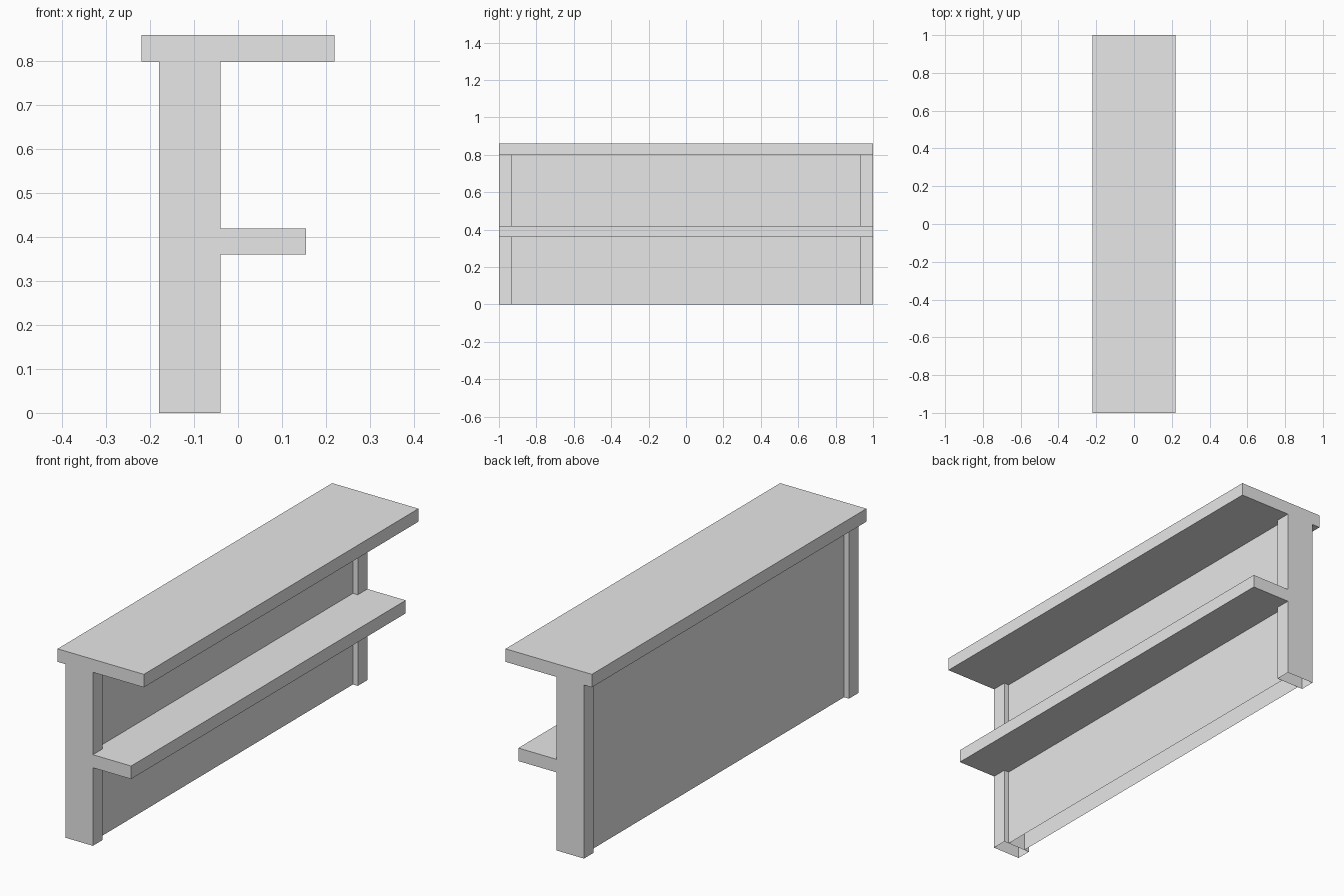
import bpy
import bmesh

cube = bpy.data.objects.get("Cube")
if cube:
    bpy.data.objects.remove(cube, do_unlink=True)

grey = bpy.data.materials.new("plain light grey")
grey.use_nodes = True
colour = (0.8, 0.8, 0.8, 1)
grey.diffuse_color = colour
grey.node_tree.nodes["Principled BSDF"].inputs["Base Color"].default_value = colour


def board(name, x, y, z, hollow=False):
    """Box between the (low, high) limits; hollow ones are open underneath."""
    bm = bmesh.new()
    bmesh.ops.create_cube(bm, size=1)
    for v in bm.verts:
        v.co = [lim[1] if c > 0 else lim[0] for c, lim in zip(v.co, (x, y, z))]
    bm.normal_update()
    if hollow:
        under = [f for f in bm.faces if f.normal.z < -0.5]
        bmesh.ops.delete(bm, geom=under, context='FACES_ONLY')
    mesh = bpy.data.meshes.new(name)
    bm.to_mesh(mesh)
    bm.free()
    mesh.materials.append(grey)
    obj = bpy.data.objects.new(name, mesh)
    bpy.context.collection.objects.link(obj)
    return obj


length, inner = 1.0, 0.93          # half lengths to post faces
back, front = -0.18, -0.04         # post depth
recess = 0.025                     # panel set back from the posts
under_top, top, shelf_low, shelf_high = 0.80, 0.86, 0.36, 0.42

# Wall: end posts and recessed panel
board("front_post", (back, front), (-length, -inner), (0, under_top), True)
board("back_post", (back, front), (inner, length), (0, under_top), True)
board("wall_panel", (back + recess, front - recess), (-inner, inner),
      (0, under_top), True)

# Counter top and lower shelf, the shelf filling the recess between the posts
board("counter_top", (-0.22, 0.22), (-length, length), (under_top, top))
board("shelf", (front, 0.155), (-length, length), (shelf_low, shelf_high))
board("shelf_back_strip", (front - recess, front), (-inner, inner),
      (shelf_low, shelf_high))
